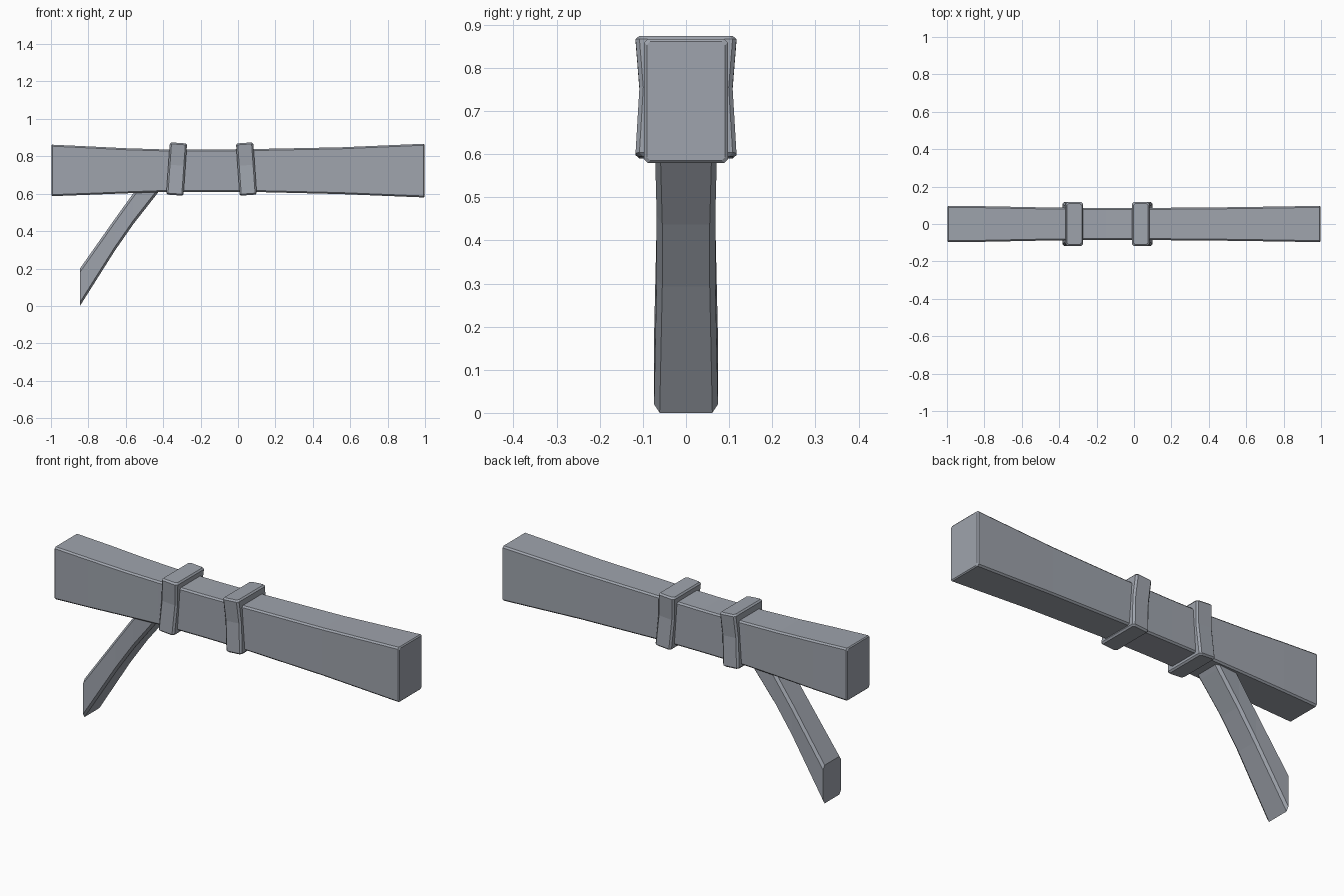
import bpy, bmesh, math

if "Cube" in bpy.data.objects:
    bpy.data.objects.remove(bpy.data.objects["Cube"])

# Dark slate grey for every part
slate = bpy.data.materials.new("slate_grey")
slate.diffuse_color = (0.347, 0.372, 0.418, 1)
slate.use_nodes = True
slate.node_tree.nodes["Principled BSDF"].inputs["Base Color"].default_value = slate.diffuse_color


def octagon(a, b, ca, cb):
    """Chamfered rectangle outline, half sizes a x b."""
    return [(a, -b + cb), (a, b - cb), (a - ca, b), (-a + ca, b),
            (-a, b - cb), (-a, -b + cb), (-a + ca, -b), (a - ca, -b)]


def loft(name, rings):
    """Skin a series of equal-length rings and cap both ends."""
    bm = bmesh.new()
    vs = [[bm.verts.new(p) for p in r] for r in rings]
    n = len(rings[0])
    for r, s in zip(vs, vs[1:]):
        for i in range(n):
            j = (i + 1) % n
            bm.faces.new((r[i], r[j], s[j], s[i]))
    bm.faces.new(vs[0])
    bm.faces.new(vs[-1])
    bmesh.ops.recalc_face_normals(bm, faces=bm.faces)
    me = bpy.data.meshes.new(name)
    bm.to_mesh(me)
    bm.free()
    me.materials.append(slate)
    ob = bpy.data.objects.new(name, me)
    bpy.context.collection.objects.link(ob)
    return ob


def along_x(name, sections, ca, cb):
    """Sections are (x, half width, z low, z high)."""
    return loft(name, [[(x, y, (lo + hi) / 2 + z)
                        for y, z in octagon(w, (hi - lo) / 2, ca, cb)]
                       for x, w, lo, hi in sections])


# Main beam, waisted towards the bands
along_x("beam", [
    (-0.998, 0.090, 0.592, 0.857), (-0.993, 0.096, 0.587, 0.862),
    (-0.80, 0.095, 0.594, 0.853), (-0.60, 0.091, 0.602, 0.843),
    (-0.40, 0.087, 0.609, 0.837), (-0.15, 0.086, 0.610, 0.836),
    (0.10, 0.086, 0.609, 0.839), (0.55, 0.090, 0.598, 0.848),
    (0.993, 0.097, 0.580, 0.867), (0.998, 0.091, 0.585, 0.861)],
    0.008, 0.008)

# Diagonal brace with a vertical foot cut, ending inside the beam
along_x("brace", [
    (-0.845, 0.074, 0.000, 0.200), (-0.66, 0.068, 0.293, 0.463),
    (-0.56, 0.068, 0.437, 0.602), (-0.44, 0.072, 0.590, 0.760),
    (-0.41, 0.073, 0.631, 0.800)], 0.013, 0.020)

# Two tilted bands with slightly pinched sides
for name, x, tilt in (("left_band", -0.328, 4), ("right_band", 0.045, -4)):
    levels = [(-0.140, 0.039, 0.109), (-0.132, 0.046, 0.117),
              (0.02, 0.046, 0.108),
              (0.132, 0.046, 0.117), (0.140, 0.039, 0.109)]
    band = loft(name, [[(px, py, z) for px, py in octagon(a, b, 0.009, 0.009)]
                       for z, a, b in levels])
    band.location = (x, 0, 0.732)
    band.rotation_euler.y = math.radians(tilt)
